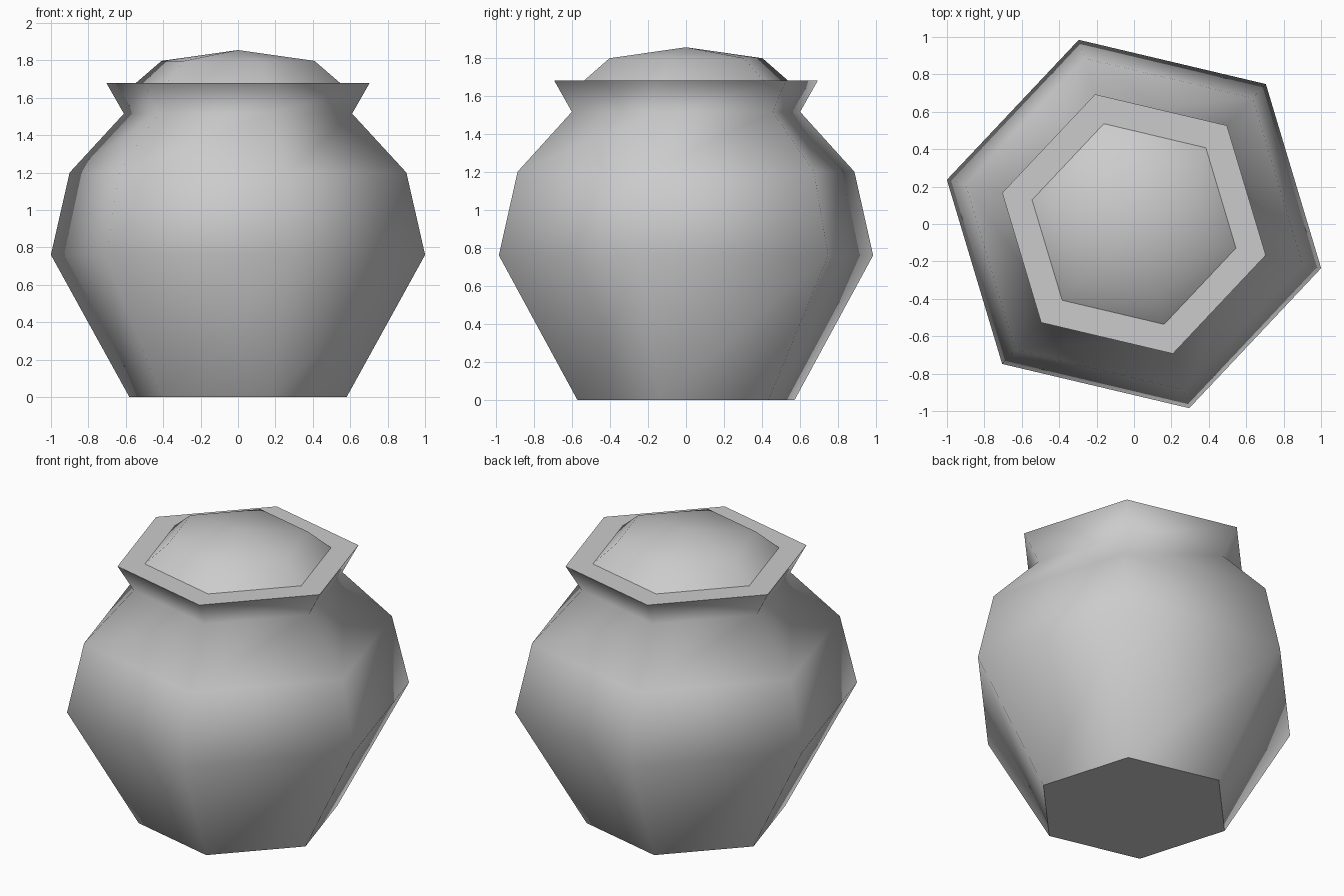
import bpy, bmesh, math

if "Cube" in bpy.data.objects:
    bpy.data.objects.remove(bpy.data.objects["Cube"], do_unlink=True)

SIDES = 6
TURN = math.radians(-13.3)

clay = bpy.data.materials.new("plain grey")
clay.use_nodes = True
colour = (0.6, 0.6, 0.6, 1)
clay.diffuse_color = colour
clay.node_tree.nodes["Principled BSDF"].inputs["Base Color"].default_value = colour


def lathe(name, profile):
    """Revolve (radius, height) points into a hexagonal, smooth-shaded shell."""
    bm = bmesh.new()
    rings = []
    for r, z in profile:
        if r == 0:
            rings.append([bm.verts.new((0, 0, z))] * SIDES)
            continue
        angles = [TURN + math.tau * i / SIDES for i in range(SIDES)]
        rings.append([bm.verts.new((r * math.cos(a), r * math.sin(a), z)) for a in angles])
    for low, high in zip(rings, rings[1:]):
        for i in range(SIDES):
            j = (i + 1) % SIDES
            corners = dict.fromkeys((low[i], low[j], high[j], high[i]))
            bm.faces.new(list(corners))
    for face in bm.faces:
        face.smooth = True
    return bm, rings


def finish(name, bm):
    mesh = bpy.data.meshes.new(name)
    bm.to_mesh(mesh)
    bm.free()
    mesh.materials.append(clay)
    obj = bpy.data.objects.new(name, mesh)
    bpy.context.collection.objects.link(obj)


# Pot body: foot, belly, shoulder, neck, flared lip and flat rim
bm, rings = lathe("pot_body", [(0.597, 0), (1.028, 0.76), (0.925, 1.2),
                               (0.627, 1.515), (0.724, 1.68), (0.56, 1.68)])
bm.faces.new(rings[0][::-1])
# Crisp edges around the flat base and the rim
for ring in (rings[0], rings[-2]):
    for i in range(SIDES):
        bm.edges.get((ring[i], ring[(i + 1) % SIDES])).smooth = False
finish("pot_body", bm)

# Domed lid sitting inside the rim
bm, rings = lathe("lid", [(0.56, 1.68), (0.42, 1.797), (0, 1.855)])
finish("lid", bm)
